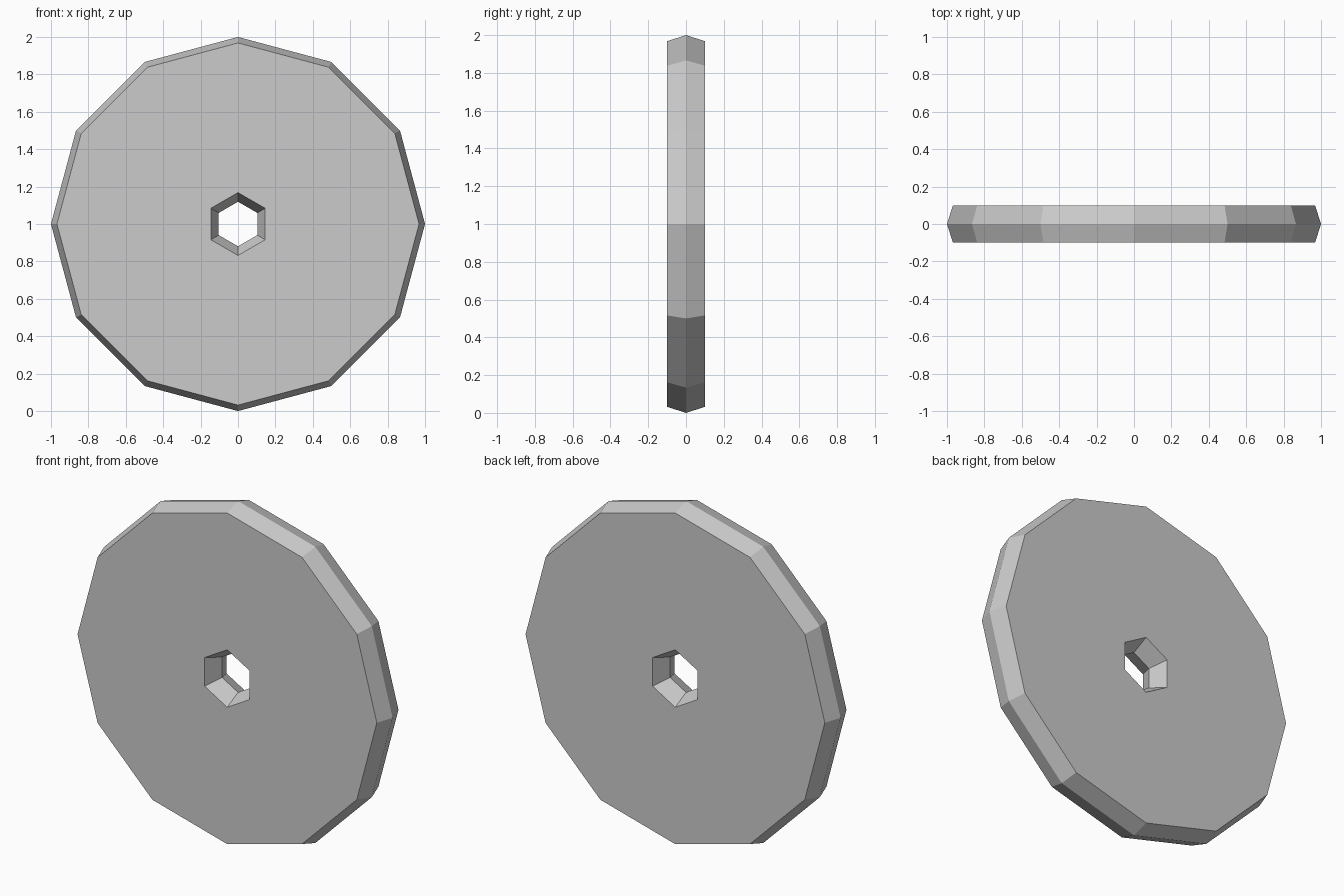
import bpy, bmesh
from math import sin, cos, tau

if "Cube" in bpy.data.objects:
    bpy.data.objects.remove(bpy.data.objects["Cube"])

bm = bmesh.new()

def ring(n, radius, y):
    # polygon loop in the XZ plane, first corner pointing up
    return [bm.verts.new((radius * sin(tau * i / n), y, 1 + radius * cos(tau * i / n)))
            for i in range(n)]

def band(a, b):
    n = len(a)
    for i in range(n):
        j = (i + 1) % n
        bm.faces.new((a[i], a[j], b[j], b[i]))

# 12-sided rim and six-sided hole, each as front, middle and back loops
rim = [ring(12, r, y) for r, y in ((0.968, -0.1), (1.0, 0), (0.968, 0.1))]
hole = [ring(6, r, y) for r, y in ((0.168, -0.1), (0.119, 0), (0.168, 0.1))]
for loops in (rim, hole):
    band(loops[0], loops[1])
    band(loops[1], loops[2])

# Flat sides: each hole edge spans two rim edges
for k in (0, 2):
    o, h = rim[k], hole[k]
    for i in range(6):
        bm.faces.new((o[2 * i], o[2 * i + 1], o[(2 * i + 2) % 12], h[(i + 1) % 6], h[i]))

bmesh.ops.recalc_face_normals(bm, faces=bm.faces[:])
mesh = bpy.data.meshes.new("wheel_disc")
bm.to_mesh(mesh)
bm.free()
bpy.context.collection.objects.link(bpy.data.objects.new("wheel_disc", mesh))
